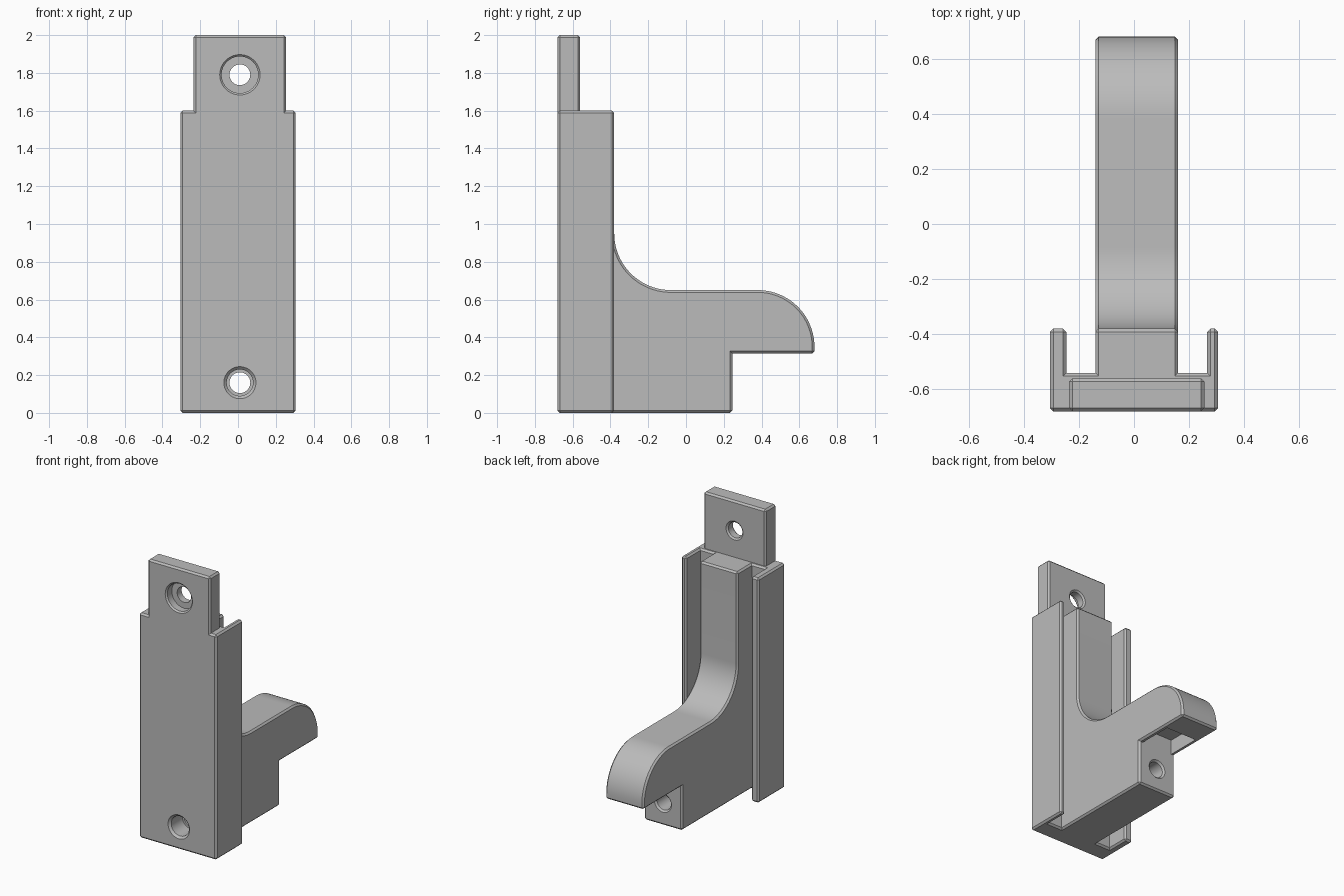
import bpy, bmesh, math
from mathutils import Vector, Matrix

if "Cube" in bpy.data.objects:
    bpy.data.objects.remove(bpy.data.objects["Cube"], do_unlink=True)

grey = bpy.data.materials.new("plain_grey")
grey.use_nodes = True
colour = (0.5, 0.5, 0.5, 1)
grey.diffuse_color = colour
grey.node_tree.nodes["Principled BSDF"].inputs["Base Color"].default_value = colour

MID = 0.01        # centre line of the spine, tab and holes
CHAMFER = 0.012


def prism(name, points, direction, chamfer=0.0):
    """Extrude a closed outline and chamfer its sharp convex edges."""
    bm = bmesh.new()
    face = bm.faces.new([bm.verts.new(p) for p in points])
    grown = bmesh.ops.extrude_face_region(bm, geom=[face])["geom"]
    verts = [g for g in grown if isinstance(g, bmesh.types.BMVert)]
    bmesh.ops.translate(bm, verts=verts, vec=Vector(direction))
    bmesh.ops.recalc_face_normals(bm, faces=bm.faces)
    if chamfer:
        sharp = [e for e in bm.edges
                 if e.is_convex and e.calc_face_angle() > math.radians(30)]
        bmesh.ops.bevel(bm, geom=sharp, offset=chamfer, segments=1,
                        affect="EDGES", clamp_overlap=True)
    return finish(name, bm)


def finish(name, bm):
    mesh = bpy.data.meshes.new(name)
    bm.to_mesh(mesh)
    bm.free()
    obj = bpy.data.objects.new(name, mesh)
    bpy.context.collection.objects.link(obj)
    mesh.materials.append(grey)
    return obj


def box(name, x, y, z, chamfer=0.0):
    outline = [(x[0], y[0], z[0]), (x[1], y[0], z[0]),
               (x[1], y[1], z[0]), (x[0], y[1], z[0])]
    return prism(name, outline, (0, 0, z[1] - z[0]), chamfer)


def bore(name, height, steps):
    """Turned cutter along y from (y, radius) steps."""
    bm = bmesh.new()
    profile = [(steps[0][0], 0)] + steps + [(steps[-1][0], 0)]
    verts = [bm.verts.new((MID, y, height + r)) for y, r in profile]
    edges = [bm.edges.new(pair) for pair in zip(verts, verts[1:])]
    bmesh.ops.spin(bm, geom=verts + edges, cent=(MID, 0, height), axis=(0, 1, 0),
                   angle=math.tau, steps=40, use_merge=True)
    bmesh.ops.remove_doubles(bm, verts=bm.verts, dist=0.0005)
    bmesh.ops.recalc_face_normals(bm, faces=bm.faces)
    return finish(name, bm)


def combine(target, tool, operation):
    mod = target.modifiers.new(operation.lower(), "BOOLEAN")
    mod.object, mod.operation, mod.solver = tool, operation, "EXACT"
    bpy.context.view_layer.objects.active = target
    bpy.ops.object.modifier_apply(modifier=mod.name)
    bpy.data.objects.remove(tool, do_unlink=True)


def arc(cy, cz, radius, start, end, count=20):
    angles = [math.radians(start + (end - start) * i / count) for i in range(count + 1)]
    return [(cy + radius * math.cos(a), cz + radius * math.sin(a)) for a in angles]


# Channel-shaped back plate
channel = [(-0.305, -0.68), (0.305, -0.68), (0.305, -0.38), (0.265, -0.38),
           (0.265, -0.54), (-0.245, -0.54), (-0.245, -0.38), (-0.305, -0.38)]
bracket = prism("wall_bracket", [(x, y, 0) for x, y in channel], (0, 0, 1.6), CHAMFER)

# Spine that sweeps into the hook arm
side = ([(-0.6, 0), (-0.6, 1.6), (-0.38, 1.6)]
        + arc(-0.08, 0.95, 0.3, 180, 270)
        + arc(0.38, 0.35, 0.3, 90, 0)
        + [(0.68, 0.315), (0.245, 0.315), (0.245, 0)])
arm = prism("hook_arm", [(MID - 0.15, y, z) for y, z in side], (0.3, 0, 0), CHAMFER)

# Pocket under the overhang
pocket = box("pocket", (MID - 0.12, MID + 0.12), (0.245, 0.49), (0.25, 0.42))
combine(arm, pocket, "DIFFERENCE")
combine(bracket, arm, "UNION")

# Mounting tab
tab = box("mounting_tab", (MID - 0.245, MID + 0.245), (-0.68, -0.56), (1.5, 2), CHAMFER)
combine(bracket, tab, "UNION")

# Screw holes: counterbored above, long stepped bore below
upper = [(-0.7, 0.107), (-0.68, 0.107), (-0.67, 0.097), (-0.62, 0.097),
         (-0.62, 0.055), (-0.57, 0.055), (-0.56, 0.067), (-0.52, 0.067)]
lower = [(-0.7, 0.085), (-0.68, 0.085), (-0.665, 0.07), (-0.54, 0.07),
         (-0.54, 0.055), (0.233, 0.055), (0.245, 0.067), (0.3, 0.067)]
combine(bracket, bore("upper_hole", 1.79, upper), "DIFFERENCE")
combine(bracket, bore("lower_hole", 0.16, lower), "DIFFERENCE")

# Smooth the curves, keep the chamfers crisp
bpy.ops.object.select_all(action="DESELECT")
bracket.select_set(True)
bpy.context.view_layer.objects.active = bracket
bpy.ops.object.shade_smooth_by_angle(angle=math.radians(20))
